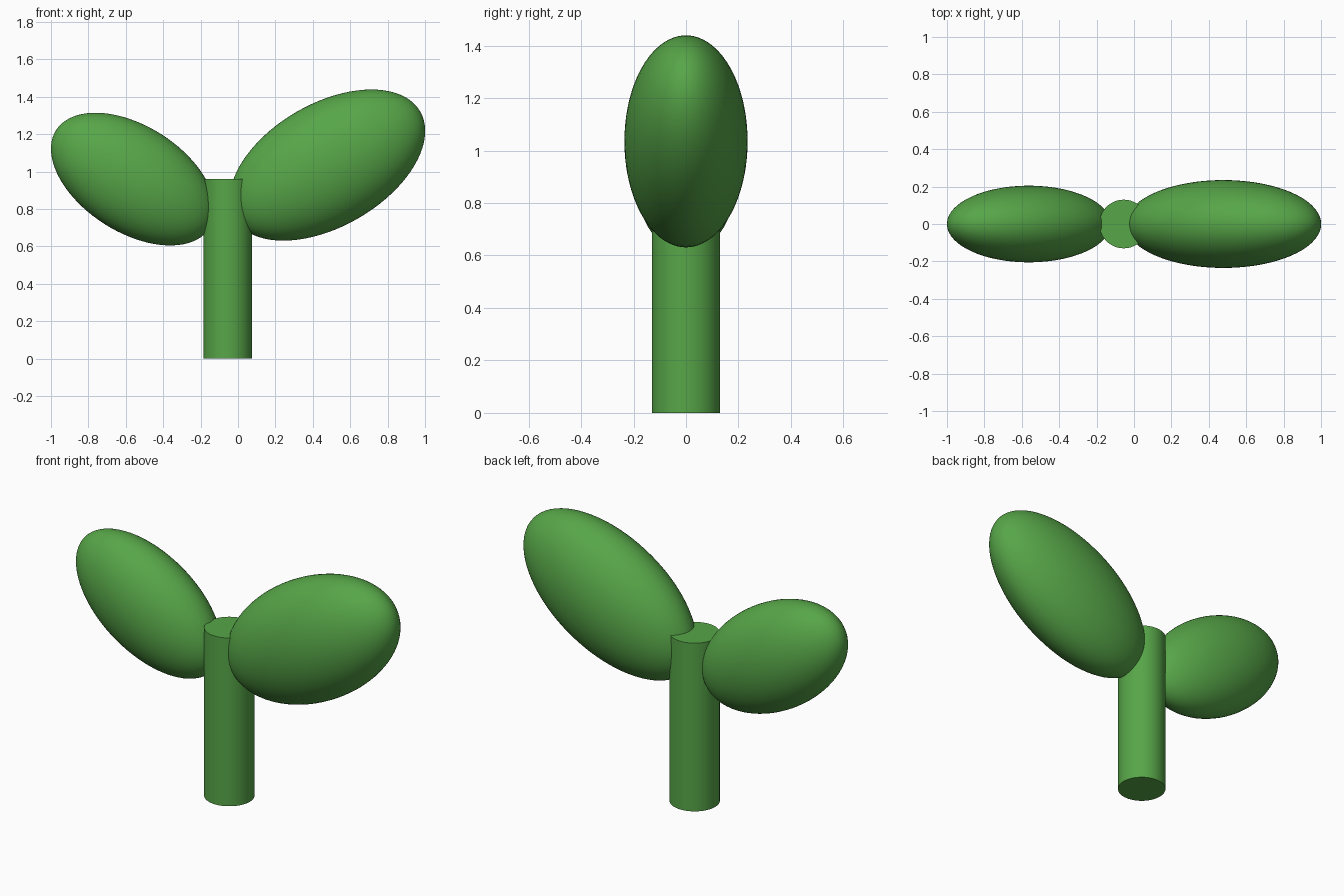
import bpy
from math import radians

cube = bpy.data.objects.get("Cube")
if cube:
    bpy.data.objects.remove(cube, do_unlink=True)

# Single leaf-green material
green = bpy.data.materials.new("leaf_green")
green.use_nodes = True
color = (0.095, 0.38, 0.065, 1)
green.diffuse_color = color
bsdf = next(n for n in green.node_tree.nodes if n.type == 'BSDF_PRINCIPLED')
bsdf.inputs["Base Color"].default_value = color


def finish(name):
    """Name, colour and smooth the active object."""
    obj = bpy.context.object
    obj.name = name
    obj.data.materials.append(green)
    bpy.ops.object.shade_smooth_by_angle(angle=radians(40))
    return obj


def leaf(name, center, radii, tilt):
    """Ellipsoid leaf with its long axis (local z) leaning sideways."""
    bpy.ops.mesh.primitive_uv_sphere_add(segments=64, ring_count=40, radius=1,
                                         location=center)
    obj = bpy.context.object
    obj.scale = radii
    obj.rotation_euler = (0, radians(tilt), 0)
    bpy.ops.object.transform_apply(location=False, rotation=True, scale=True)
    return finish(name)


# Stem
height = 0.96
bpy.ops.mesh.primitive_cylinder_add(vertices=64, radius=0.13, depth=height,
                                    location=(-0.055, 0, height / 2))
finish("stem")

# Leaves: radii are thickness across, depth, length
leaf("large_left_leaf", (0.478, 0, 1.035), (0.329, 0.235, 0.573), 60)
leaf("small_right_leaf", (-0.562, 0, 0.96), (0.284, 0.205, 0.487), -57.5)
